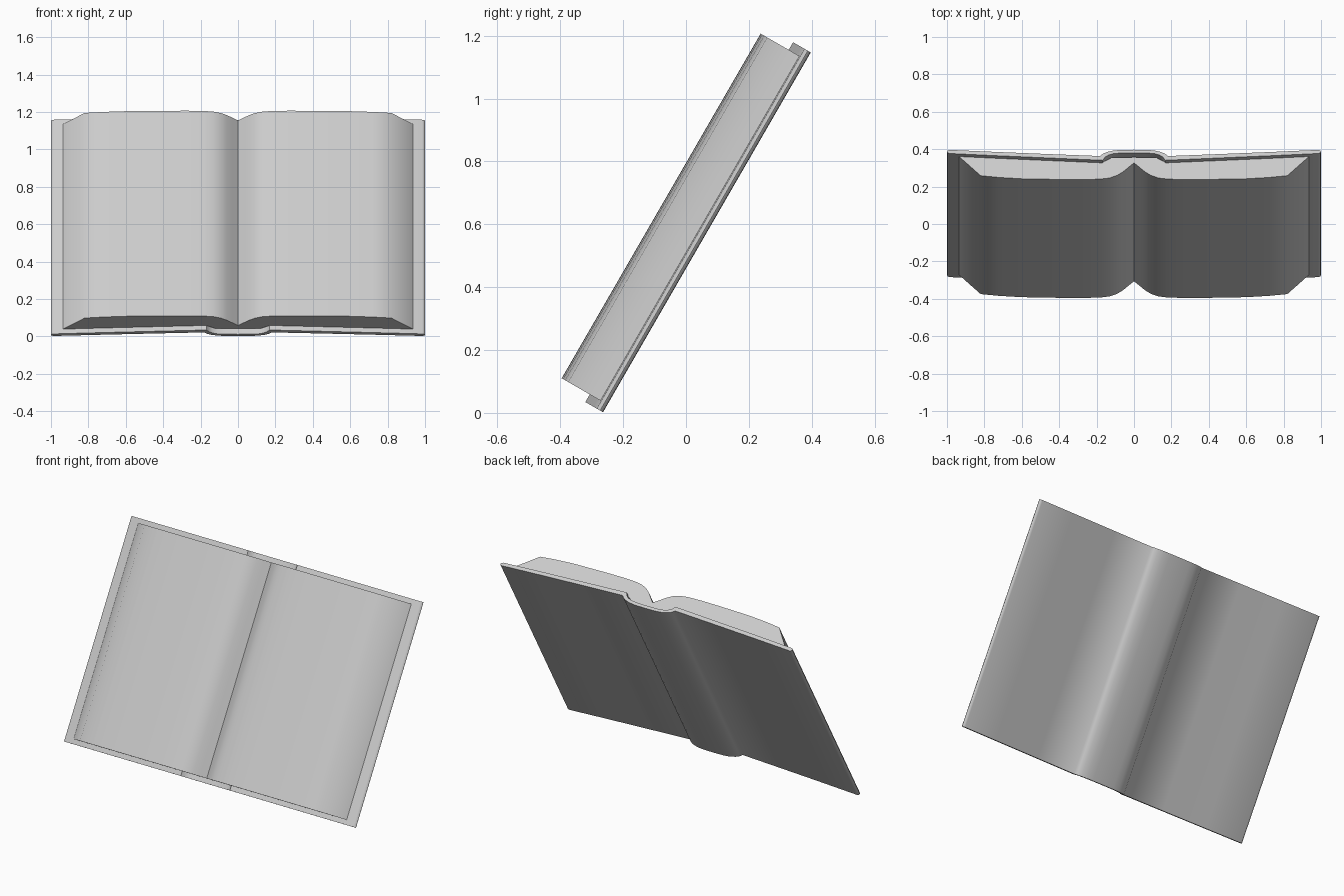
import bpy, bmesh, math
from mathutils import Matrix

if "Cube" in bpy.data.objects:
    bpy.data.objects.remove(bpy.data.objects["Cube"])

# Book leans back 60 degrees; local axes: x across, y along the spine, z page thickness
LEAN = Matrix.Translation((0, -0.264, 0.002)) @ Matrix.Rotation(math.radians(60), 4, 'X')
LENGTH = 1.322
MARGIN = 0.028


def mirror_profile(upper, lower):
    """Closed outline from right-hand points that start on the centre line."""
    right = lower + upper[::-1]
    left = [(-x, z) for x, z in right[::-1] if x > 0]
    return right + left


def extrude_profile(name, outline, y0, y1, smooth_angle):
    bm = bmesh.new()
    face = bm.faces.new([bm.verts.new((x, y0, z)) for x, z in outline])
    res = bmesh.ops.extrude_face_region(bm, geom=[face], use_keep_orig=True)
    top = [v for v in res["geom"] if isinstance(v, bmesh.types.BMVert)]
    bmesh.ops.translate(bm, verts=top, vec=(0, y1 - y0, 0))
    bmesh.ops.recalc_face_normals(bm, faces=bm.faces)
    mesh = bpy.data.meshes.new(name)
    bm.to_mesh(mesh)
    bm.free()
    obj = bpy.data.objects.new(name, mesh)
    bpy.context.collection.objects.link(obj)
    obj.matrix_world = LEAN
    bpy.ops.object.select_all(action='DESELECT')
    obj.select_set(True)
    bpy.context.view_layer.objects.active = obj
    bpy.ops.object.shade_smooth_by_angle(angle=math.radians(smooth_angle))
    return obj


# Cover: two boards joined by a rounded, hollow spine
cover_outside = [(0, 0), (0.07, 0.001), (0.11, 0.005), (0.145, 0.014), (0.168, 0.026),
                 (0.18, 0.039), (0.45, 0.027), (0.75, 0.013), (0.985, 0.001),
                 (0.996, 0.004), (1.0, 0.011)]
cover_inside = [(0, 0.019), (0.07, 0.020), (0.11, 0.024), (0.137, 0.033), (0.155, 0.046),
                (0.168, 0.065), (0.45, 0.051), (0.75, 0.036), (0.985, 0.023), (0.996, 0.019)]
extrude_profile("cover", mirror_profile(cover_inside, cover_outside), 0, LENGTH, 50)

# Pages: two bulging halves meeting in a central gutter
pages_back = [(0, 0.030), (0.12, 0.032), (0.168, 0.062), (0.45, 0.049), (0.75, 0.034),
              (0.937, 0.024)]
pages_front = [(0, 0.065), (0.03, 0.093), (0.06, 0.121), (0.09, 0.142), (0.13, 0.158),
               (0.18, 0.165), (0.27, 0.168), (0.40, 0.167), (0.60, 0.163), (0.72, 0.155),
               (0.82, 0.144)]
extrude_profile("pages", mirror_profile(pages_front, pages_back), MARGIN, LENGTH - MARGIN, 60)
